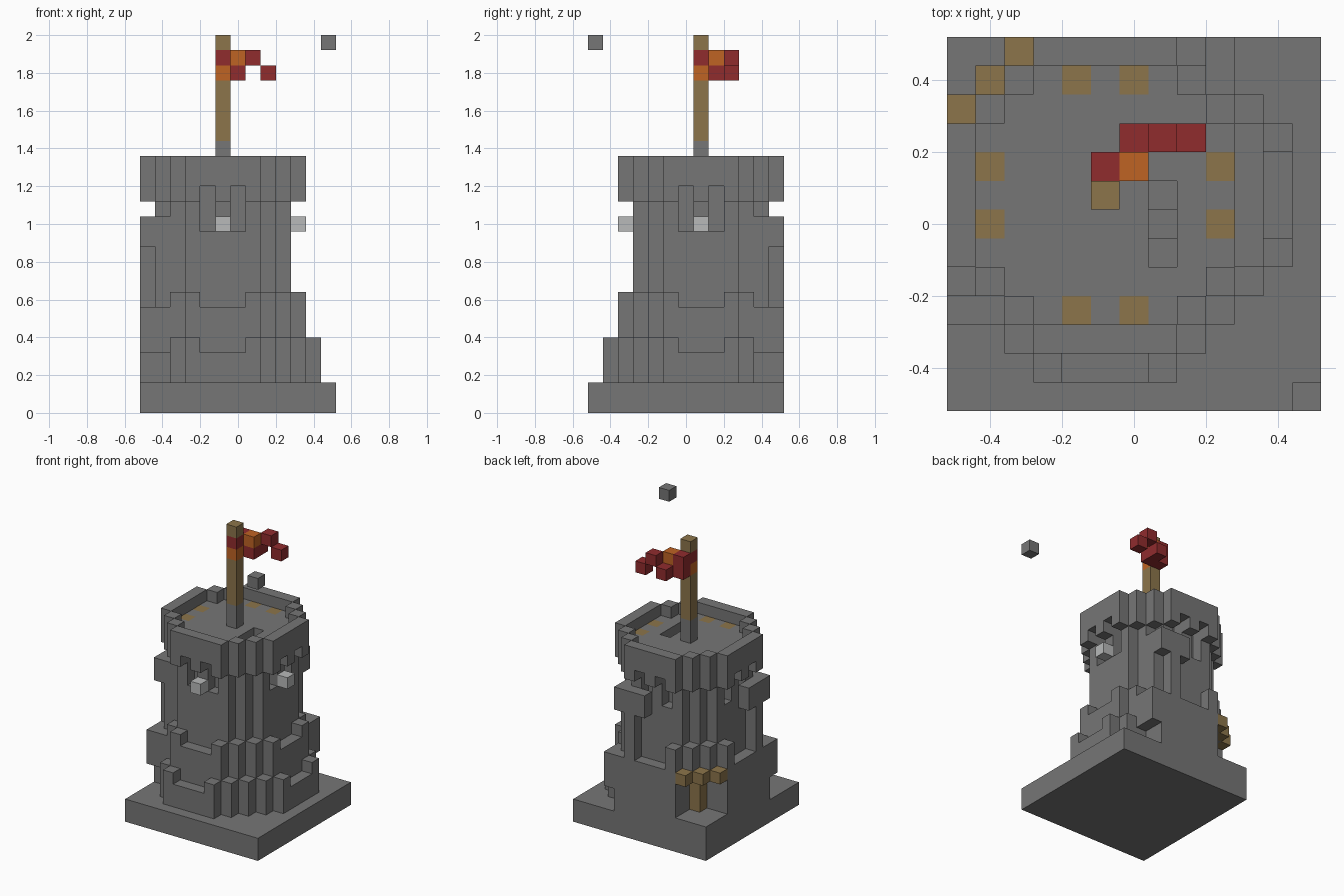
import bpy
import bmesh
from mathutils import Vector

cube = bpy.data.objects.get("Cube")
if cube:
    bpy.data.objects.remove(cube, do_unlink=True)

S = 0.08                      # block size
CX, CY = -0.08, 0.08          # tower axis
GRID = [(u, v) for u in range(-5, 8) for v in range(-7, 6)]


def make_mat(name, rgb):
    mat = bpy.data.materials.new(name)
    mat.use_nodes = True
    mat.diffuse_color = (*rgb, 1)
    mat.node_tree.nodes["Principled BSDF"].inputs["Base Color"].default_value = (*rgb, 1)
    return mat


stone = make_mat("stone grey", (0.18, 0.18, 0.18))
wood = make_mat("wood brown", (0.262, 0.178, 0.07))
red = make_mat("flag red", (0.28, 0.025, 0.027))
orange = make_mat("flag orange", (0.52, 0.125, 0.017))
pale = make_mat("lamp white", (0.48, 0.49, 0.49))

parts = {}


def part(name, mat, cells):
    parts[name] = (mat, set(cells))


def column(u, v, low, high):
    return {(u, v, k) for k in range(low, high + 1)}


def disc(inner, outer, low, high):
    """Blocks whose squared distance from the axis lies in a range."""
    return {(u, v, k) for u, v in GRID if inner <= u * u + v * v <= outer
            for k in range(low, high + 1)}


def mirrored(cells):
    """Add the copy across the tower's diagonal."""
    return set(cells) | {(-v, -u, k) for u, v, k in cells}


# Base slab with the doorstep in the back corner
base = {(u, v, k) for u, v in GRID for k in (0, 1)}
base |= {(u, v, 2) for u, v in GRID if u <= -3 and v >= 3}

# Solid round shaft, windows and stairwell
windows = {(s * a, t * b, k) for a, b in ((1, 4), (4, 1), (1, 5), (5, 1))
           for s in (-1, 1) for t in (-1, 1) for k in (12, 13, 14)}
stairwell = set()
for step in range(3):
    stairwell |= column(2, -step, 15 - step, 15)
beams = {(u, v, 15) for u, v, k in windows if u * u + v * v == 17}
doorway = {(u, v, k) for u, v in GRID if u <= -3 and v >= 3 for k in (3, 4, 5)}
shaft = disc(0, 20, 2, 15) - windows - stairwell - beams - doorway

# Stepped skirts, dipping in the middle of each side
upper_skirt = disc(21, 29, 2, 7)
lower_skirt = disc(30, 40, 2, 4)
upper_skirt -= {c for c in upper_skirt if min(abs(c[0]), abs(c[1])) <= 1 and c[2] == 7}
lower_skirt -= {c for c in lower_skirt if min(abs(c[0]), abs(c[1])) <= 1 and c[2] == 4}
corner = {(u, v, k) for u, v, k in upper_skirt | lower_skirt if u <= -3 and v >= 3}
upper_skirt -= corner
lower_skirt -= corner
recess = column(-4, -4, 2, 3) | column(4, 4, 2, 3)
lower_skirt -= recess

# Corbels and ledges on the left-hand and rear walls
corbels = mirrored(column(4, 5, 4, 6) | column(4, 4, 4, 6) | column(3, 5, 2, 6)
                   | column(3, 4, 2, 12) | column(2, 5, 2, 12)
                   | column(3, 5, 11, 12) | column(1, 5, 11, 12))
corbels |= mirrored(column(-3, 4, 6, 8) | column(-2, 5, 2, 8))
corbels -= windows & disc(0, 20, 12, 14)

# Crown with gaps over the windows
crown = disc(21, 29, 14, 16) - windows

# Flag pieces on the pole
red_cells = {(0, 0, 23), (0, 1, 23), (0, 1, 22), (1, 1, 22),
             (1, 2, 22), (2, 2, 23), (3, 2, 22)}
orange_cells = {(0, 0, 22), (1, 1, 23)}

part("base", stone, base)
part("tower_shaft", stone, shaft)
part("upper_skirt", stone, upper_skirt)
part("lower_skirt", stone, lower_skirt)
part("corbels", stone, corbels - upper_skirt - lower_skirt - base)
part("crown", stone, crown)
part("floor_beams", wood, beams)
part("door", wood, column(-3, 3, 3, 5))
part("door_lintel", wood, {(-3, 5, 6), (-4, 4, 6), (-5, 3, 6)})
part("pole_foot", stone, column(0, 0, 16, 17))
part("flag_pole", wood, column(0, 0, 18, 24) - red_cells - orange_cells)
part("flag_red", red, red_cells)
part("flag_orange", orange, orange_cells)
part("lamps", pale, {(0, -5, 12), (5, 0, 12)})
part("floating_block", stone, {(7, -7, 24)})

solid = set().union(*(cells for mat, cells in parts.values()))
AXES = [Vector((1, 0, 0)), Vector((0, 1, 0)), Vector((0, 0, 1))]


def build(name, mat, cells):
    """Make one mesh of the outer block faces, merged where flat."""
    bm = bmesh.new()
    for cell in sorted(cells):
        centre = Vector((CX + cell[0] * S, CY + cell[1] * S, (cell[2] + 0.5) * S))
        for a in range(3):
            for sign in (-1, 1):
                near = list(cell)
                near[a] += sign
                if tuple(near) in solid:
                    continue
                n = AXES[a] * sign
                p, q = AXES[(a + 1) % 3], AXES[(a + 2) % 3] * sign
                ring = (-p - q, p - q, p + q, q - p)
                bm.faces.new([bm.verts.new(centre + (n + c) * S / 2) for c in ring])
    bmesh.ops.remove_doubles(bm, verts=bm.verts, dist=S / 100)
    bmesh.ops.dissolve_limit(bm, angle_limit=0.01, verts=bm.verts, edges=bm.edges)
    mesh = bpy.data.meshes.new(name)
    bm.to_mesh(mesh)
    bm.free()
    mesh.materials.append(mat)
    bpy.context.scene.collection.objects.link(bpy.data.objects.new(name, mesh))


for name, (mat, cells) in parts.items():
    build(name, mat, cells)
